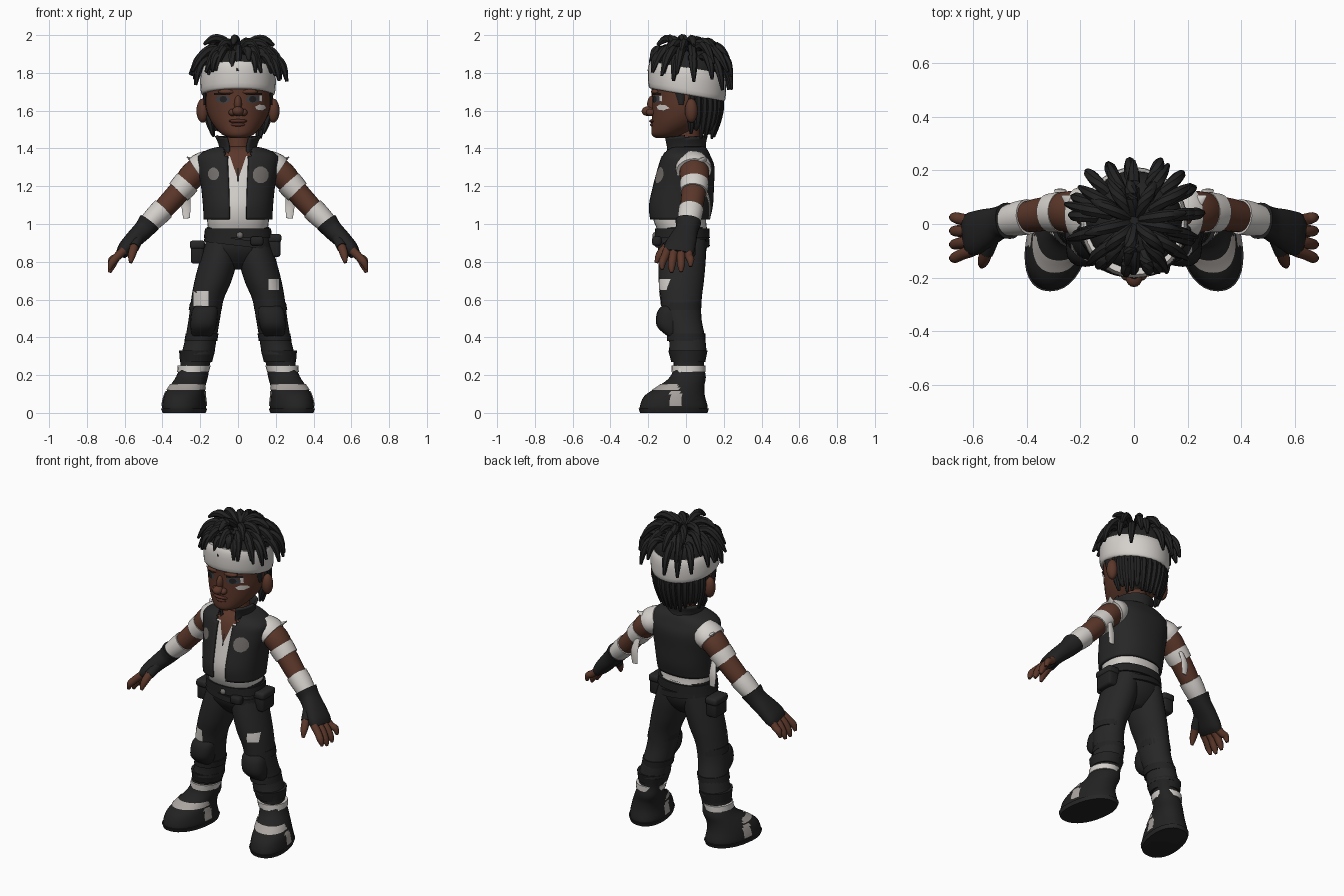
import bpy, bmesh, random
from math import sin, cos, pi, radians
from mathutils import Vector
from mathutils.bvhtree import BVHTree

random.seed(4)
default_cube = bpy.data.objects.get("Cube")
if default_cube:
    bpy.data.objects.remove(default_cube)


def make_material(name, colour):
    material = bpy.data.materials.new(name)
    material.use_nodes = True
    material.diffuse_color = (*colour, 1)
    material.node_tree.nodes["Principled BSDF"].inputs["Base Color"].default_value = (*colour, 1)
    return material


skin = make_material("brown skin", (.105, .038, .023))
lip_skin = make_material("dark lip", (.085, .027, .019))
cloth = make_material("charcoal cloth", (.02, .02, .02))
leather = make_material("black leather", (.016, .016, .016))
hair = make_material("black hair", (.016, .016, .016))
linen = make_material("off white linen", (.66, .63, .6))
worn_linen = make_material("worn linen", (.4, .37, .35))
grey = make_material("grey patch", (.17, .155, .145))
eye_grey = make_material("dark eye", (.05, .052, .06))


def finish(name, mesh_builder, *materials):
    mesh = bpy.data.meshes.new(name)
    mesh_builder.to_mesh(mesh)
    mesh_builder.free()
    for material in materials:
        mesh.materials.append(material)
    mesh.shade_smooth()
    mesh.set_sharp_from_angle(angle=radians(50))
    item = bpy.data.objects.new(name, mesh)
    bpy.context.scene.collection.objects.link(item)
    return item


def spline(rings, steps):
    """Smoothly interpolate the rings."""
    result = []
    for i in range(len(rings) - 1):
        a, b, c, d = (rings[min(max(i + k, 0), len(rings) - 1)] for k in (-1, 0, 1, 2))
        for s in range(steps):
            t = s / steps
            result.append([q + .5 * t * (r - p + t * (2*p - 5*q + 4*r - e + t * (3*(q - r) + e - p)))
                           for p, q, r, e in zip(a, b, c, d)])
    return result + [list(rings[-1])]


def loft(name, material, rings, sides=24, steps=4, level=False, side=1, square=1, keep=None, warp=None):
    """Skin over rings (x, y, z, depth radius, width radius)."""
    rings = spline(rings, steps)
    builder = bmesh.new()
    loops = []
    for i, ring in enumerate(rings):
        ahead, behind = rings[min(i + 1, len(rings) - 1)], rings[max(i - 1, 0)]
        along = Vector((0, 0, 1)) if level else (Vector(ahead[:3]) - Vector(behind[:3])).normalized()
        depth = Vector((0, 1, 0))
        depth = (depth - along * depth.dot(along)).normalized()
        width = along.cross(depth)
        loop = []
        for k in range(sides):
            c, s = cos(2 * pi * k / sides), sin(2 * pi * k / sides)
            c, s = (abs(n) ** square * (1 if n > 0 else -1) for n in (c, s))
            point = Vector(ring[:3]) + depth * c * max(ring[3], .002) + width * s * max(ring[4], .002)
            point = warp(point) if warp else point
            loop.append(builder.verts.new((point.x * side, point.y, point.z)))
        loops.append(loop)
    for low, high in zip(loops, loops[1:]):
        for k in range(sides):
            n = (k + 1) % sides
            builder.faces.new((low[k], low[n], high[n], high[k]))
    builder.faces.new(loops[0])
    builder.faces.new(loops[-1])
    bmesh.ops.recalc_face_normals(builder, faces=builder.faces)
    if keep:
        lost = [f for f in builder.faces if not keep(f.calc_center_median())]
        bmesh.ops.delete(builder, geom=lost, context="FACES")
    return finish(name, builder, material)


def paint(item, material, rule):
    item.data.materials.append(material)
    for face in item.data.polygons:
        face.material_index = int(rule(face.center))


def ball(name, material, centre, size):
    builder = bmesh.new()
    bmesh.ops.create_uvsphere(builder, u_segments=16, v_segments=10, radius=1)
    bmesh.ops.scale(builder, vec=size, verts=builder.verts)
    bmesh.ops.translate(builder, vec=centre, verts=builder.verts)
    return finish(name, builder, material)


def box(name, material, centre, size):
    builder = bmesh.new()
    bmesh.ops.create_cube(builder, size=1)
    bmesh.ops.scale(builder, vec=size, verts=builder.verts)
    bmesh.ops.translate(builder, vec=centre, verts=builder.verts)
    bmesh.ops.bevel(builder, geom=builder.edges[:], offset=.014, segments=2, affect="EDGES", profile=.5)
    return finish(name, builder, material)


def patch(name, material, target, x, z, width, height, corners=4, turn=pi / 4, lift=.004):
    """Thin plate laid on the front of the target."""
    tree = BVHTree.FromPolygons([v.co for v in target.data.vertices], [p.vertices for p in target.data.polygons])
    builder = bmesh.new()

    def lay(u, w):
        origin = Vector((x + u * width, -1, z + w * height))
        hit = tree.ray_cast(origin, Vector((0, 1, 0)))[0] or tree.find_nearest(origin)[0]
        return builder.verts.new(hit - Vector((0, lift, 0)))

    points = [Vector((cos(turn + 2*pi*k / corners), sin(turn + 2*pi*k / corners))) for k in range(corners)]
    edge = [points[k].lerp(points[(k + 1) % corners], s / 4) for k in range(corners) for s in range(4)]
    rings = [[lay(p.x * f, p.y * f) for p in edge] for f in (.35, .7, 1)]
    builder.faces.new(rings[0])
    for inner, outer in zip(rings, rings[1:]):
        for k in range(len(edge)):
            n = (k + 1) % len(edge)
            builder.faces.new((inner[k], outer[k], outer[n], inner[n]))
    return finish(name, builder, material)


# Head, scalp and neck
head = loft("head", skin, [
    (0, -.11, 1.455, .05, .04), (0, -.09, 1.475, .092, .085), (0, -.04, 1.53, .142, .135),
    (0, 0, 1.6, .18, .167), (0, .01, 1.68, .19, .178), (0, .01, 1.76, .19, .18),
    (0, .01, 1.86, .15, .15), (0, .01, 1.91, .05, .05)], sides=32, level=True)
paint(head, hair, lambda c: c.z > 1.78 or (c.y > .06 and c.z > 1.5))
loft("neck", skin, [(0, .01, 1.32, .075, .08), (0, .01, 1.4, .066, .066), (0, .01, 1.52, .065, .065)])

# Face
ball("nose_bridge", skin, (0, -.172, 1.635), (.021, .034, .048))
ball("nose_tip", skin, (0, -.2, 1.597), (.031, .035, .026))
ball("chin", skin, (0, -.145, 1.485), (.055, .038, .028))
ball("upper_lip", lip_skin, (0, -.17, 1.545), (.05, .025, .011))
ball("lower_lip", lip_skin, (0, -.165, 1.526), (.042, .026, .013))
for label, side in (("left", 1), ("right", -1)):
    ball(label + "_nostril", skin, (side * .029, -.187, 1.591), (.021, .024, .019))
    ball(label + "_ear", skin, (side * .187, .028, 1.6), (.033, .034, .064))
    ball(label + "_brow_ridge", skin, (side * .055, -.158, 1.7), (.05, .027, .016))
    patch(label + "_eye", eye_grey, head, side * .08, 1.66, .04, .021, 8)
    patch(label + "_iris", hair, head, side * .078, 1.661, .02, .018, 8, lift=.007)
    patch(label + "_eyebrow", hair, head, side * .085, 1.688, .06, .009, lift=.009)
    loft(label + "_sideburn", hair, [(.17, -.03, 1.7, .03, .014), (.176, -.025, 1.63, .012, .007)], 8, side=side)
patch("cheek_paint", linen, head, .12, 1.617, .03, .016, 6)
patch("small_cheek_paint", linen, head, .122, 1.665, .01, .022, lift=.008)

# Headband, higher at the front
loft("headband", linen, [(0, .005, z, .19 + d, .183 + d) for z, d in
     ((1.685, .004), (1.695, .013), (1.74, .017), (1.8, .015), (1.83, .004))], 32, 2, True,
     warp=lambda p: Vector((p.x, p.y, p.z - .17 * p.y)))

# Hair cap and dreadlocks
loft("hair_cap", hair, [(0, .01, 1.76, .186, .179), (0, .01, 1.84, .184, .177),
                        (0, .01, 1.91, .13, .125), (0, .01, 1.94, .03, .03)], level=True)


def lock(name, angle, profile, thick):
    rings = [(r * sin(angle), .012 + r * cos(angle), z, thick * w, thick * w)
             for (r, z), w in zip(profile, (.8, 1, .95, .35))]
    loft(name, hair, rings, sides=7, steps=3)


for layer, count, profile in (
        ("top", 10, ((.01, 1.91), (.07, 1.96), (.125, 1.965), (.175, 1.925))),
        ("middle", 14, ((.05, 1.9), (.13, 1.935), (.19, 1.895), (.235, 1.82))),
        ("outer", 17, ((.1, 1.87), (.17, 1.88), (.213, 1.83), (.232, 1.745)))):
    for k in range(count):
        angle = 2 * pi * (k + random.uniform(-.3, .3)) / count
        front = max(0, -cos(angle))
        stretch = random.uniform(.93, 1.06) + .07 * abs(sin(angle)) - .1 * front
        lift = random.uniform(-.025, .025) + (.07 * front if layer == "outer" else 0)
        lock(f"{layer}_dreadlock_{k}", angle,
             [(r * stretch, z + lift * i / 2) for i, (r, z) in enumerate(profile)], .023)
for k in range(15):
    drop = random.uniform(-.02, .03)
    lock(f"nape_dreadlock_{k}", radians(-84 + 12 * k),
         ((.165, 1.7), (.168, 1.62), (.152, 1.54), (.135, 1.47 + drop)), .022)

# Shirt, vest and collar
trunk = [(0, -.033, 1.025, .152, .176), (0, -.028, 1.1, .163, .18), (0, -.015, 1.2, .155, .19),
         (0, 0, 1.3, .143, .207), (0, 0, 1.36, .122, .205), (0, .005, 1.395, .1, .15), (0, .01, 1.41, .08, .09)]
shirt = loft("shirt", linen, [(0, -.02, .97, .132, .158)] + [(x, y, z, d - .012, w - .012) for x, y, z, d, w in trunk],
             32, level=True, square=.85)
paint(shirt, skin, lambda c: c.z > 1.36)
vest = loft("vest", cloth, [(x, y, z, d + .008, w + .006) for x, y, z, d, w in trunk], 64, level=True, square=.85,
            keep=lambda c: c.z < 1.409 and (c.y > .02 or abs(c.x) > .045 + max(0, c.z - 1.28) * .25))
collar = loft("collar", cloth, [(0, 0, 1.36, .115, .105), (0, -.005, 1.41, .11, .1), (0, -.005, 1.465, .122, .122)],
              48, level=True, keep=lambda c: c.z < 1.46 and c.z > 1.365 and (c.y > 0 or abs(c.x) > .055),
              warp=lambda p: Vector((p.x, p.y, p.z + .08 * p.y)))
for garment in (vest, collar):
    garment.modifiers.new("cloth thickness", "SOLIDIFY").thickness = .014
patch("open_neckline", skin, shirt, 0, 1.335, .06, .1, 3, -pi / 2)
patch("shirt_lacing", cloth, shirt, 0, 1.26, .006, .05)
patch("left_vest_patch", grey, vest, .12, 1.26, .043, .045, 12)
patch("right_vest_patch", grey, vest, -.13, 1.265, .03, .034, 12)

# Hips, belts and pouches
hips = loft("hips", cloth, [(0, -.01, .76, .05, .05), (0, -.015, .81, .1, .13), (0, -.02, .88, .132, .172),
                            (0, -.02, .985, .13, .165)], 32, level=True, square=.9)
for name, low, high, tilt in (("waist_belt", .925, .975, 0), ("slanted_belt", .885, .92, -.12)):
    loft(name, leather, [(0, -.02, low, .146, .181), (0, -.02, high, .144, .175)], 32, 1, True, square=.9,
         warp=lambda p, tilt=tilt: Vector((p.x, p.y, p.z + tilt * p.x)))
box("belt_buckle", grey, (.01, -.163, .94), (.035, .03, .035))
box("belt_knot", leather, (.1, -.155, .91), (.07, .05, .05))
for name, x, y, z in (("right_pouch", -.215, 0, .85), ("left_pouch", .19, -.01, .885)):
    box(name, leather, (x, y, z), (.07, .12, .12))
    box(name + "_flap", cloth, (x, y, z + .04), (.08, .13, .045))

boot_rings = [(.28, -.065, 0, .172, .1), (.28, -.065, .03, .18, .112), (.278, -.06, .09, .16, .104),
              (.268, -.025, .14, .122, .092), (.25, .01, .19, .095, .083), (.235, .015, .25, .08, .076),
              (.225, .015, .31, .088, .086)]


def splay(p):
    return Vector((p.x - .15 * (p.y + .03), p.y, p.z))


for label, side in (("left", 1), ("right", -1)):
    # Trousers with knee pads and straps
    leg = loft(label + "_trouser_leg", cloth, [
        (.085, -.015, .92, .12, .08), (.1, -.02, .82, .125, .098), (.132, -.025, .7, .12, .098),
        (.162, -.025, .6, .108, .086), (.178, -.02, .5, .102, .083), (.195, .005, .4, .096, .083),
        (.213, .01, .31, .1, .087)], 28, side=side, level=True)
    loft(label + "_knee_pad", leather, [(.168, -.075, .58, .03, .045), (.175, -.085, .54, .065, .07),
         (.184, -.085, .46, .07, .07), (.192, -.06, .4, .03, .05)], 16, side=side, level=True, square=.8)
    for name, x, y, z in (("upper", .167, -.022, .565), ("lower", .19, .001, .4)):
        loft(f"{label}_{name}_knee_strap", leather, [(x, y, z + .02, .102, .087), (x + .007, y, z - .02, .102, .087)],
             steps=1, side=side, level=True)

    # Boots
    loft(label + "_boot", leather, boot_rings, 32, side=side, level=True, square=.9, warp=splay)
    swollen = [(x, y, z, d + .006, w + .006) for x, y, z, d, w in boot_rings]
    for name, material, rule in (
            ("boot_strap", worn_linen, lambda c: -.085 < c.y < -.025 and .035 < c.z < .115),
            ("boot_wrap", worn_linen, lambda c: .122 < c.z < .15 and c.y < -.04)):
        loft(f"{label}_{name}", material, swollen, 64, 8, True, side, .9, rule, splay)
    loft(label + "_boot_sole", cloth, [(.28, -.065, 0, .178, .11), (.28, -.065, .022, .186, .118)], 32, 1, True,
         side, .9, warp=splay)
    loft(label + "_boot_cuff", leather, [(.222, .012, .27, .09, .085), (.217, .01, .33, .104, .095)], 20, 1, True, side)
    loft(label + "_ankle_bandage", linen, [(.238, .013, .217, .09, .084), (.232, .013, .252, .091, .088)], 20, 2, True, side)
    loft(label + "_ankle_ribbon", linen, [(.305, -.02, .24, .018, .005), (.315, -.03, .18, .012, .004)], 6, side=side)

    # Arm, sleeve and bandages
    loft(label + "_arm", skin, [(.17, .04, 1.31, .075, .07), (.24, .045, 1.258, .078, .07),
         (.3, .042, 1.185, .066, .06), (.38, .03, 1.095, .06, .057), (.48, .01, .99, .045, .043)], side=side)
    loft(label + "_sleeve", linen, [(.15, .035, 1.315, .085, .078), (.19, .04, 1.298, .096, .08),
         (.215, .042, 1.282, .093, .078)], side=side)
    loft(label + "_upper_arm_bandage", linen, [(.268, .044, 1.222, .076, .07), (.29, .043, 1.197, .075, .07),
         (.315, .041, 1.17, .072, .066)], steps=2, side=side)
    loft(label + "_forearm_bandage", linen, [(.395, .027, 1.08, .066, .062), (.435, .02, 1.04, .064, .06),
         (.48, .01, .995, .056, .052)], steps=2, side=side)
    loft(label + "_hanging_ribbon", linen, [(.265, .1, 1.19, .01, .014), (.275, .125, 1.11, .006, .024),
         (.272, .125, 1.03, .005, .018)], 8, side=side)
    loft(label + "_sleeve_tatter", linen, [(.205, .06, 1.32, .04, .02), (.24, .085, 1.335, .025, .012),
         (.27, .105, 1.355, .003, .003)], 8, side=side)

    # Fingerless glove, fingers and thumb
    loft(label + "_glove", leather, [(.468, .012, 1.01, .068, .06), (.5, .005, .97, .06, .053),
         (.55, -.015, .92, .073, .047), (.595, -.035, .87, .082, .042), (.618, -.042, .842, .076, .03)], side=side, square=.85)
    for k, finger in enumerate(("index", "middle", "ring", "little")):
        y, reach, fan = -.1 + .037 * k, (.005, -.012, -.008, .02)[k], .013 * (k - 2)
        path = [(.605, y, .86, .023, .023), (.642, y + fan / 2, .825, .022, .022),
                (.668, y + fan, .79 + reach, .02, .02), (.68, y + fan, .755 + reach, .009, .009)]
        loft(f"{label}_{finger}_finger", skin, path, 10, side=side)
    thumb = [(.53, -.05, .92, .03, .026), (.55, -.105, .875, .025, .024),
             (.562, -.14, .835, .021, .021), (.568, -.158, .795, .009, .009)]
    loft(label + "_thumb", skin, thumb, 10, side=side)
    loft(label + "_thumb_sheath", leather, [(*p[:3], p[3] + .004, p[4] + .004) for p in thumb[:2]], 10, side=side)

    # Sewn patches on the trousers
    x, z, size = (.19, .68, .04) if side > 0 else (-.195, .605, .056)
    patch(label + "_thigh_patch", linen, leg, x, z, size, size)
patch("small_hip_patch", grey, hips, .12, .83, .02, .025)
